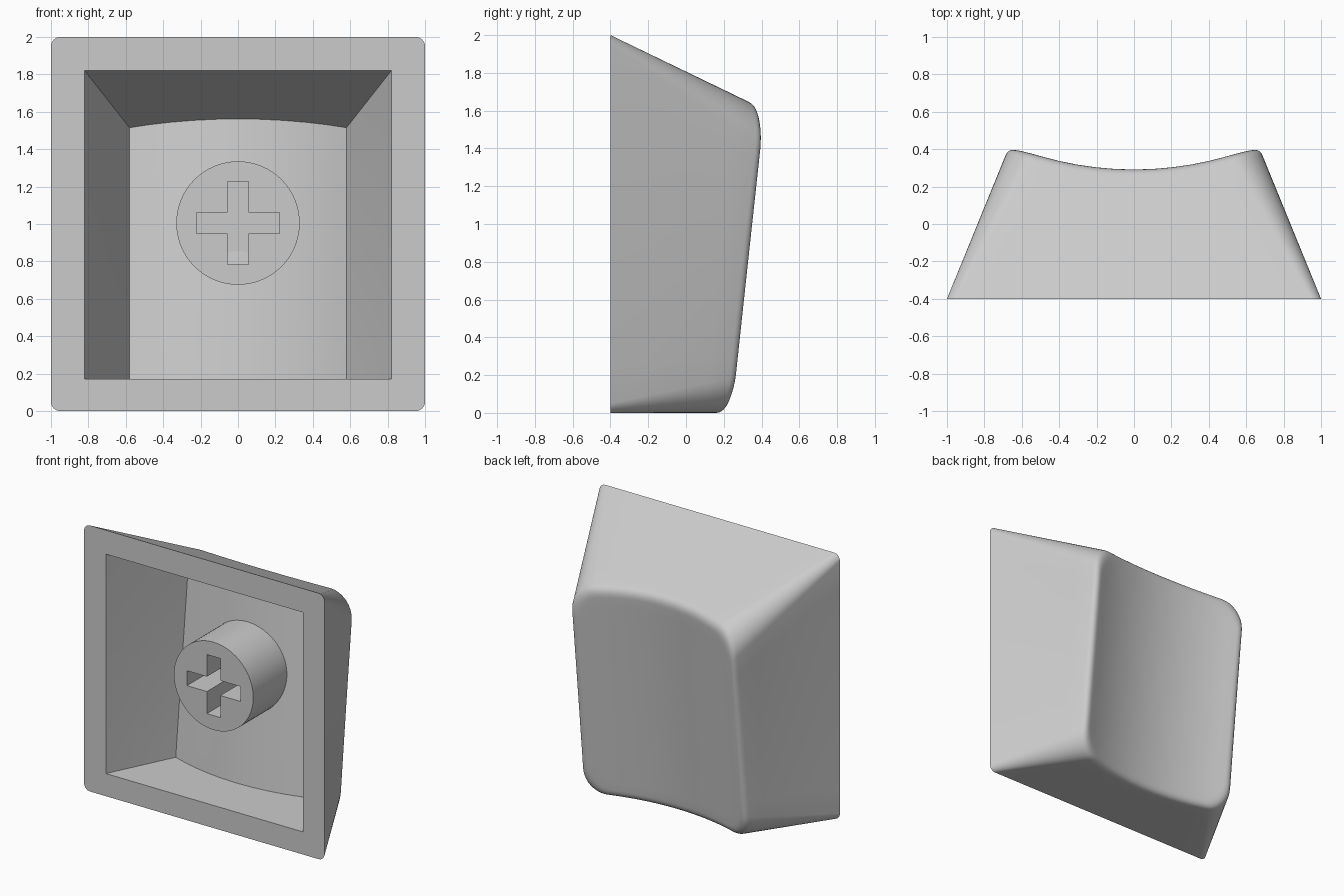
import bpy, bmesh, math
from mathutils import Vector

if "Cube" in bpy.data.objects:
    bpy.data.objects.remove(bpy.data.objects["Cube"], do_unlink=True)

mat = bpy.data.materials.new("light_grey_plastic")
mat.use_nodes = True
GREY = (0.6, 0.6, 0.6, 1)
mat.diffuse_color = GREY
mat.node_tree.nodes["Principled BSDF"].inputs["Base Color"].default_value = GREY

BASE_Y = -0.4
DISH_R = 1.69
ARC, SIDE = 8, 10


def dish(x, z):
    """Depth of the sloped, cylindrically scooped finger surface."""
    return 0.30 + 0.108 * (z - 1.69) + DISH_R - math.sqrt(DISH_R ** 2 - x * x)


def ring(half, z0, z1, r, depth):
    """Rounded rectangle outline with depth given by a function of z."""
    corners = [(half - r, z1 - r), (r - half, z1 - r), (r - half, z0 + r), (half - r, z0 + r)]
    arcs = []
    for k, (cx, cz) in enumerate(corners):
        angles = [math.pi / 2 * (k + i / ARC) for i in range(ARC + 1)]
        arcs.append([Vector((cx + r * math.cos(a), 0, cz + r * math.sin(a))) for a in angles])
    pts = []
    for k, arc in enumerate(arcs):
        nxt = arcs[(k + 1) % 4][0]
        pts += arc + [arc[-1].lerp(nxt, i / SIDE) for i in range(1, SIDE)]
    for p in pts:
        p.y = depth(p.z)
    return pts


def hit_dish(a, b, drop):
    """Follow the wall line a-b until it meets the scooped surface."""
    lo, hi = 0.3, 1.3
    for _ in range(40):
        t = (lo + hi) / 2
        p = a.lerp(b, t)
        lo, hi = (t, hi) if p.y < dish(p.x, p.z) - drop else (lo, t)
    return a.lerp(b, lo)


def shell_rings(base, top, drop, fillet):
    """Outlines from the open base, up the wall and over the scooped face."""
    rim = [hit_dish(a, b, drop) for a, b in zip(base, top)]
    mid = Vector((0, 0, sum(p.z for p in rim) / len(rim)))

    def on_dish(p, s):
        q = mid.lerp(p, s)
        q.y = dish(q.x, q.z) - drop
        return q

    wall_end = [r + (a - r).normalized() * fillet for a, r in zip(base, rim)]
    rings = [[a.lerp(w, i / 6) for a, w in zip(base, wall_end)] for i in range(7)]
    start = 1.0
    if fillet:
        start = 1 - fillet / 0.7
        for i in range(1, 7):
            t = i / 6
            rings.append([w.lerp(r, t).lerp(r.lerp(on_dish(r, start), t), t)
                          for w, r in zip(wall_end, rim)])
    for i in range(1, 12):
        rings.append([on_dish(r, start * (1 - i / 12)) for r in rim])
    centre = mid.copy()
    centre.y = dish(0, mid.z) - drop
    return rings, centre


def bridge(bm, a, b):
    n = len(a)
    for i in range(n):
        bm.faces.new((a[i], a[(i + 1) % n], b[(i + 1) % n], b[i]))


def finish(bm, name, angle):
    bmesh.ops.remove_doubles(bm, verts=bm.verts, dist=1e-5)
    bmesh.ops.recalc_face_normals(bm, faces=bm.faces)
    mesh = bpy.data.meshes.new(name)
    bm.to_mesh(mesh)
    bm.free()
    mesh.materials.append(mat)
    obj = bpy.data.objects.new(name, mesh)
    bpy.context.collection.objects.link(obj)
    bpy.ops.object.select_all(action="DESELECT")
    obj.select_set(True)
    bpy.context.view_layer.objects.active = obj
    bpy.ops.object.shade_smooth_by_angle(angle=math.radians(angle))


# Hollow cap: outer skin, inner cavity and the flat rim joining them
bm = bmesh.new()
rims = []
# half width, bottom, top, corner radius at the base and at the scooped face
for base, top, drop, fillet in (
        ((1.0, 0.0, 2.0, 0.05), (0.67, 0.0, 1.6, 0.19), 0.0, 0.05),
        ((0.82, 0.17, 1.82, 0.0), (0.58, 0.17, 1.515, 0.0), 0.15, 0.0)):
    lower = ring(*base, lambda z: BASE_Y)
    upper = ring(*top, lambda z: dish(top[0], z) - drop)
    rings, centre = shell_rings(lower, upper, drop, fillet)
    loops = [[bm.verts.new(p) for p in pts] for pts in rings]
    for a, b in zip(loops, loops[1:]):
        bridge(bm, a, b)
    tip = bm.verts.new(centre)
    last = loops[-1]
    for i in range(len(last)):
        bm.faces.new((last[i], last[(i + 1) % len(last)], tip))
    rims.append(loops[0])
bridge(bm, *rims)
finish(bm, "hollow_cap", 30)

# Round mounting stem with a cross-shaped socket
STEM_Z, STEM_R, FRONT, BACK, FLOOR = 1.005, 0.33, -0.29, 0.15, 0.06
ARM, HALF = 0.222, 0.056
circle = [(STEM_R * math.cos(math.tau * i / 64), STEM_R * math.sin(math.tau * i / 64))
          for i in range(64)]
cross = []
for k in range(4):
    c, s = round(math.cos(k * math.pi / 2)), round(math.sin(k * math.pi / 2))
    for x, z in ((ARM, -HALF), (ARM, HALF), (HALF, HALF)):
        cross.append((x * c - z * s, x * s + z * c))

bm = bmesh.new()
front_edges = []
for outline, end in ((circle, BACK), (cross, FLOOR)):
    near, far = [[bm.verts.new((x, y, STEM_Z + z)) for x, z in outline] for y in (FRONT, end)]
    bridge(bm, near, far)
    bm.faces.new(far)
    front_edges += [bm.edges.get((near[i - 1], near[i])) for i in range(len(near))]
bmesh.ops.triangle_fill(bm, edges=front_edges, use_beauty=True)
finish(bm, "mounting_stem", 30)
